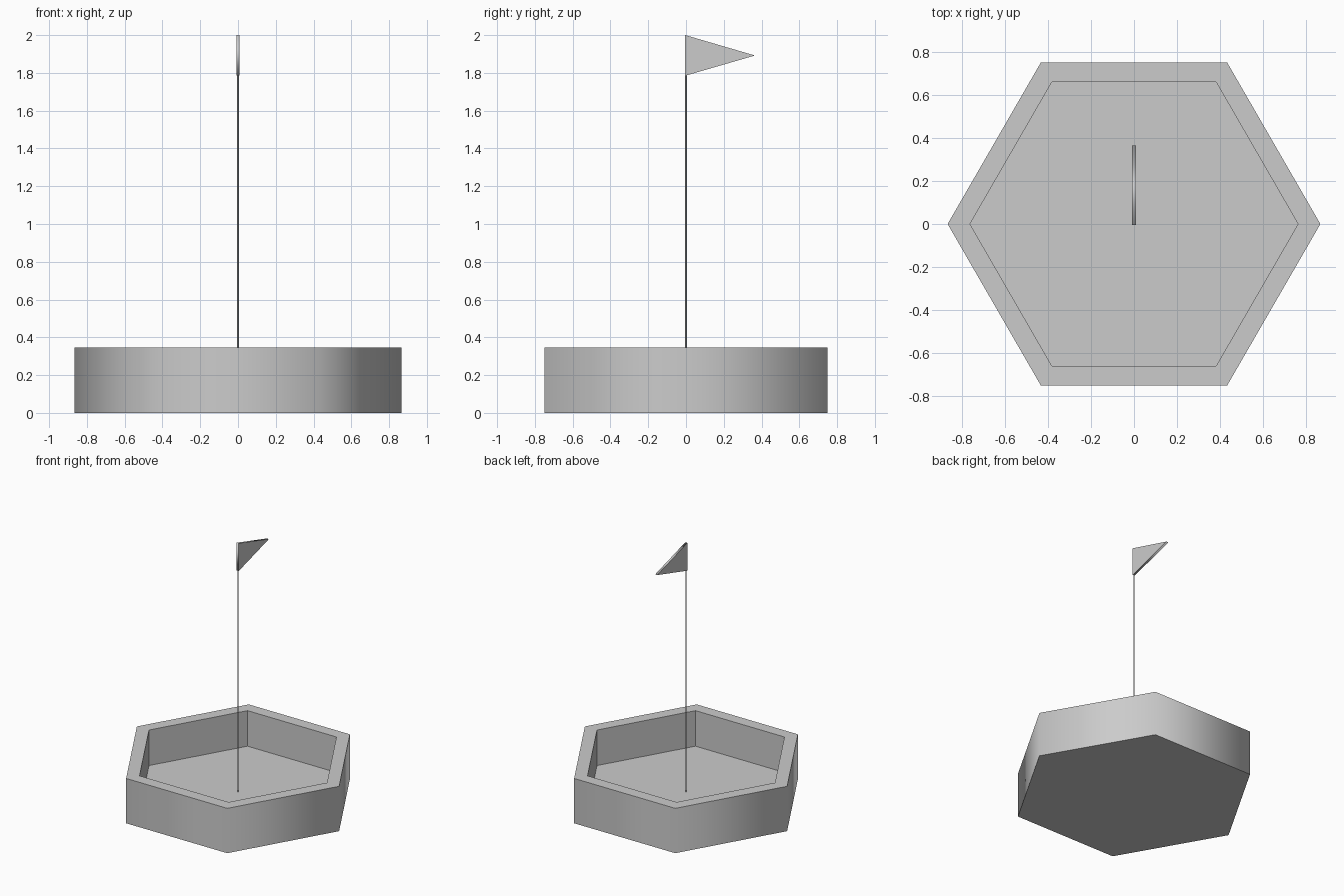
import bpy, bmesh, math
from mathutils import Vector

cube = bpy.data.objects.get("Cube")
if cube:
    bpy.data.objects.remove(cube, do_unlink=True)

GREY = (0.6, 0.6, 0.6)
mat = bpy.data.materials.new("light grey")
mat.use_nodes = True
mat.diffuse_color = (*GREY, 1)
mat.node_tree.nodes["Principled BSDF"].inputs["Base Color"].default_value = (*GREY, 1)


def ring(sides, radius):
    """Points of a regular polygon with a corner on +x."""
    return [(radius * math.cos(math.tau * i / sides),
             radius * math.sin(math.tau * i / sides), 0) for i in range(sides)]


def prism(name, outline, offset, recess=None):
    """Extrude an outline; the sides shade smoothly, the caps stay sharp."""
    bm = bmesh.new()
    base = bm.faces.new([bm.verts.new(p) for p in outline])
    ext = bmesh.ops.extrude_face_region(bm, geom=[base], use_keep_orig=True)["geom"]
    bmesh.ops.translate(bm, vec=offset,
                        verts=[v for v in ext if isinstance(v, bmesh.types.BMVert)])
    top = next(f for f in ext if isinstance(f, bmesh.types.BMFace))
    bmesh.ops.recalc_face_normals(bm, faces=bm.faces)
    caps = {base, top}
    for f in bm.faces:
        f.smooth = f not in caps
    for cap in caps:
        for e in cap.edges:
            e.smooth = False
    if recess:
        # Inset the top and push it down to leave a rim and flat inner walls
        scale, depth = recess
        for moves in ((scale, 0), (1, depth)):
            old = set(bm.faces)
            geom = bmesh.ops.extrude_discrete_faces(bm, faces=[top])["faces"]
            top = geom[0]
            for v in top.verts:
                v.co.x *= moves[0]
                v.co.y *= moves[0]
                v.co.z -= moves[1]
            for f in set(bm.faces) - old:
                f.smooth = False
        for e in bm.edges:
            if any(not f.smooth for f in e.link_faces):
                e.smooth = False
    mesh = bpy.data.meshes.new(name)
    bm.to_mesh(mesh)
    bm.free()
    mesh.materials.append(mat)
    obj = bpy.data.objects.new(name, mesh)
    bpy.context.collection.objects.link(obj)
    return obj


# Hexagonal tray with a raised rim
prism("hexagonal_tray", ring(6, 0.866), Vector((0, 0, 0.347)), recess=(0.88, 0.275))

# Thin pole standing on the tray floor
pole = prism("flag_pole", ring(12, 0.004), Vector((0, 0, 1.72)))
pole.location.z = 0.07

# Triangular pennant pointing to the back
prism("pennant", [(-0.009, -0.004, 1.785), (-0.009, 0.365, 1.892), (-0.009, -0.004, 2.0)],
      Vector((0.018, 0, 0)))
